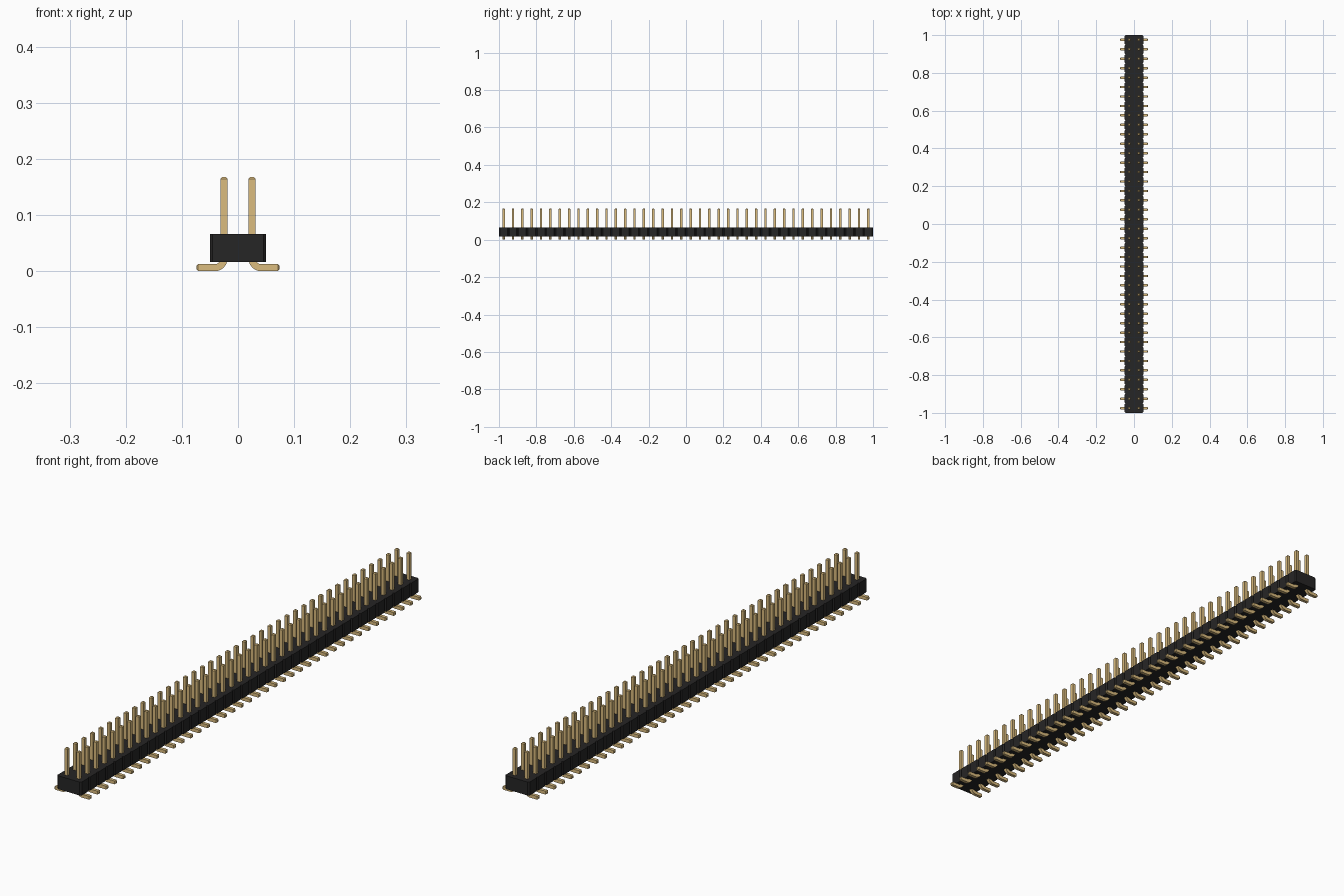
import bpy, bmesh, math
from mathutils import Vector

if "Cube" in bpy.data.objects:
    bpy.data.objects.remove(bpy.data.objects["Cube"], do_unlink=True)

COUNT, PITCH = 40, 0.05
HALF_W, CHAMFER = 0.05, 0.005          # housing half width, notch size
Z0, Z1 = 0.016, 0.066                  # housing bottom and top
PIN = 0.0125 / 2                       # pin half thickness
PIN_X, PIN_TOP, FOOT_X = 0.025, 0.1675, 0.074
TIP, BEND = 0.0031, 0.0163             # tip taper, bend radius on centreline


def material(name, color):
    m = bpy.data.materials.new(name)
    m.use_nodes = True
    m.diffuse_color = color
    m.node_tree.nodes["Principled BSDF"].inputs["Base Color"].default_value = color
    return m


def make_object(name, bm, mat):
    bmesh.ops.recalc_face_normals(bm, faces=bm.faces[:])
    mesh = bpy.data.meshes.new(name)
    bm.to_mesh(mesh)
    bm.free()
    mesh.materials.append(mat)
    ob = bpy.data.objects.new(name, mesh)
    bpy.context.collection.objects.link(ob)
    return ob


black = material("black plastic", (0.0194, 0.0188, 0.0188, 1))
gold = material("gold metal", (0.708, 0.504, 0.210, 1))

# Housing: notched outline extruded upwards
side = []
for i in range(COUNT):
    y = -1 + i * PITCH
    side += [(HALF_W - CHAMFER, y), (HALF_W, y + CHAMFER), (HALF_W, y + PITCH - CHAMFER)]
side.append((HALF_W - CHAMFER, 1))
outline = side + [(-x, y) for x, y in reversed(side)]
bm = bmesh.new()
base = bm.faces.new([bm.verts.new((x, y, Z0)) for x, y in outline])
top = bmesh.ops.extrude_face_region(bm, geom=[base])["geom"]
bmesh.ops.translate(bm, vec=(0, 0, Z1 - Z0),
                    verts=[g for g in top if isinstance(g, bmesh.types.BMVert)])
make_object("housing", bm, black)

# Pin: square section swept from the top tip, round the bend, to the foot tip
# Each station is x, z, sideways direction angle, half thickness
cx, cz = PIN_X + BEND, PIN + BEND
path = [(PIN_X, PIN_TOP, 0, PIN - TIP), (PIN_X, PIN_TOP - TIP, 0, PIN)]
for k in range(9):
    a = math.radians(90 * k / 8)
    path.append((cx - BEND * math.cos(a), cz - BEND * math.sin(a), a, PIN))
path += [(FOOT_X - TIP, PIN, math.pi / 2, PIN), (FOOT_X, PIN, math.pi / 2, PIN - TIP)]

bm = bmesh.new()
rings = []
for x, z, a, r in path:
    out = Vector((math.cos(a), 0, math.sin(a))) * r
    wide = Vector((0, r, 0))
    c = Vector((x, -1 + PITCH / 2, z))
    rings.append([bm.verts.new(c + out * u + wide * v)
                  for u, v in ((1, 1), (1, -1), (-1, -1), (-1, 1))])
for r0, r1 in zip(rings, rings[1:]):
    for j in range(4):
        k = (j + 1) % 4
        bm.faces.new((r0[j], r0[k], r1[k], r1[j]))
bm.faces.new(rings[0])
bm.faces.new(rings[-1])
pins = make_object("pins", bm, gold)

# Smooth bend with sharp edges
bpy.ops.object.select_all(action='DESELECT')
pins.select_set(True)
bpy.context.view_layer.objects.active = pins
bpy.ops.object.shade_smooth_by_angle(angle=math.radians(30))

# Second row and repeats along the housing
mirror = pins.modifiers.new("second row", 'MIRROR')
mirror.use_axis = (True, False, False)
array = pins.modifiers.new("repeat", 'ARRAY')
array.count = COUNT
array.use_relative_offset = False
array.use_constant_offset = True
array.constant_offset_displace = (0, PITCH, 0)
